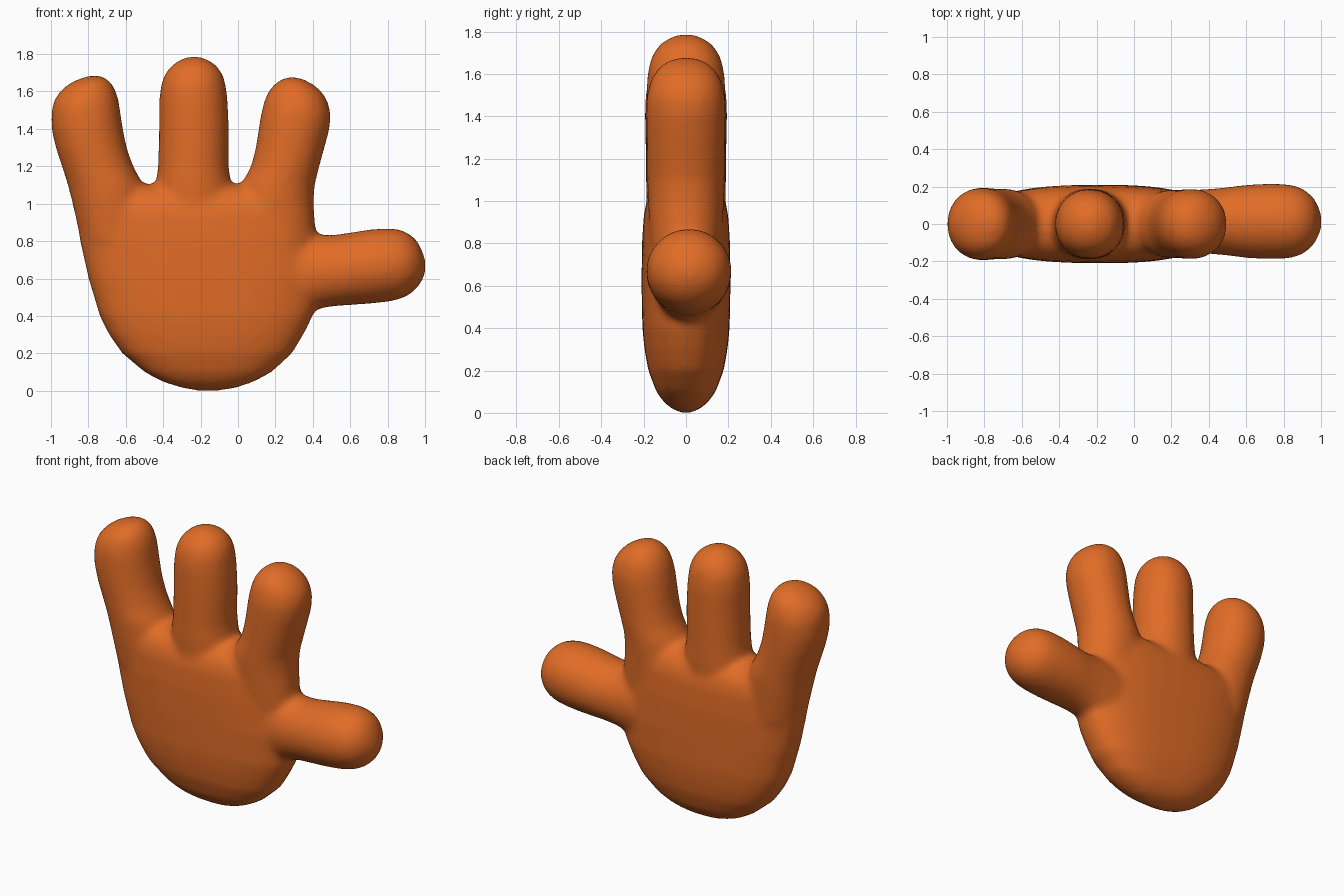
import bpy, bmesh, math

SEG = 40
bm = bmesh.new()


def spow(v, e):
    return math.copysign(abs(v) ** e, v)


def loft(rows, axis, power=2.0, y0=0.0):
    """Closed loft through slices (position, low edge, high edge, half depth)."""
    rings = []
    for p, lo, hi, d in rows:
        c, r = (lo + hi) / 2, (hi - lo) / 2
        ring = []
        for i in range(SEG):
            a = 2 * math.pi * i / SEG
            u = c + r * spow(math.cos(a), 2 / power)
            y = y0 + d * spow(math.sin(a), 2 / power)
            ring.append(bm.verts.new((u, y, p) if axis == 'Z' else (p, y, u)))
        rings.append(ring)
    for a, b in zip(rings, rings[1:]):
        for i in range(SEG):
            j = (i + 1) % SEG
            bm.faces.new((a[i], a[j], b[j], b[i]))
    bm.faces.new(rings[0][::-1])
    bm.faces.new(rings[-1])


# Palm
loft([(0.0, -0.22, -0.10, 0.02), (0.015, -0.30, -0.01, 0.06),
      (0.05, -0.41, 0.09, 0.105), (0.1, -0.50, 0.18, 0.14),
      (0.2, -0.62, 0.29, 0.178), (0.3, -0.69, 0.35, 0.196),
      (0.4, -0.74, 0.40, 0.206), (0.6, -0.80, 0.44, 0.21),
      (0.8, -0.845, 0.42, 0.208), (0.95, -0.87, 0.405, 0.198),
      (1.02, -0.88, 0.40, 0.175), (1.07, -0.87, 0.39, 0.13),
      (1.1, -0.85, 0.37, 0.06)], 'Z', 2.6)

# Outer finger
loft([(0.8, -0.84, -0.45, 0.17), (1.0, -0.885, -0.49, 0.185),
      (1.1, -0.91, -0.505, 0.19), (1.2, -0.942, -0.56, 0.19),
      (1.3, -0.975, -0.595, 0.193), (1.4, -0.998, -0.615, 0.195),
      (1.5, -0.998, -0.63, 0.192), (1.56, -0.98, -0.64, 0.18),
      (1.61, -0.945, -0.655, 0.16), (1.65, -0.89, -0.68, 0.125),
      (1.675, -0.83, -0.71, 0.075), (1.685, -0.79, -0.74, 0.03)], 'Z', 2.1)

# Middle finger
loft([(0.8, -0.44, -0.03, 0.18), (1.1, -0.44, -0.035, 0.19),
      (1.2, -0.428, -0.05, 0.189), (1.4, -0.422, -0.048, 0.188),
      (1.55, -0.422, -0.055, 0.186), (1.64, -0.412, -0.065, 0.176),
      (1.7, -0.388, -0.085, 0.154), (1.745, -0.35, -0.12, 0.118),
      (1.775, -0.30, -0.17, 0.07), (1.787, -0.26, -0.21, 0.03)], 'Z', 2.1)

# Inner finger
loft([(0.8, -0.01, 0.42, 0.17), (1.0, -0.01, 0.405, 0.18),
      (1.1, 0.015, 0.41, 0.183), (1.2, 0.07, 0.435, 0.184),
      (1.3, 0.095, 0.463, 0.186), (1.4, 0.11, 0.49, 0.188),
      (1.48, 0.123, 0.497, 0.187), (1.55, 0.14, 0.48, 0.174),
      (1.6, 0.162, 0.447, 0.152), (1.64, 0.195, 0.40, 0.118),
      (1.668, 0.235, 0.345, 0.07), (1.678, 0.265, 0.315, 0.03)], 'Z', 2.1)

# Thumb
loft([(0.15, 0.38, 0.86, 0.16), (0.35, 0.41, 0.85, 0.17),
      (0.42, 0.435, 0.836, 0.175), (0.5, 0.45, 0.832, 0.183),
      (0.6, 0.458, 0.846, 0.196), (0.7, 0.464, 0.862, 0.202),
      (0.8, 0.475, 0.87, 0.201), (0.87, 0.49, 0.862, 0.19),
      (0.92, 0.515, 0.838, 0.165), (0.96, 0.55, 0.80, 0.127),
      (0.99, 0.595, 0.74, 0.075), (1.003, 0.64, 0.69, 0.03)], 'X', 2.0, 0.014)

bmesh.ops.recalc_face_normals(bm, faces=bm.faces)
mesh = bpy.data.meshes.new("hand")
bm.to_mesh(mesh)
bm.free()
hand = bpy.data.objects.new("hand", mesh)
bpy.context.collection.objects.link(hand)

# Blend palm and fingers into one smooth skin
remesh = hand.modifiers.new("blend", 'REMESH')
remesh.mode = 'VOXEL'
remesh.voxel_size = 0.02
remesh.use_smooth_shade = True
smooth = hand.modifiers.new("soften", 'SMOOTH')
smooth.factor = 0.5
smooth.iterations = 12

orange = bpy.data.materials.new("orange")
orange.diffuse_color = (0.75, 0.15, 0.02, 1.0)
mesh.materials.append(orange)
for poly in mesh.polygons:
    poly.use_smooth = True
